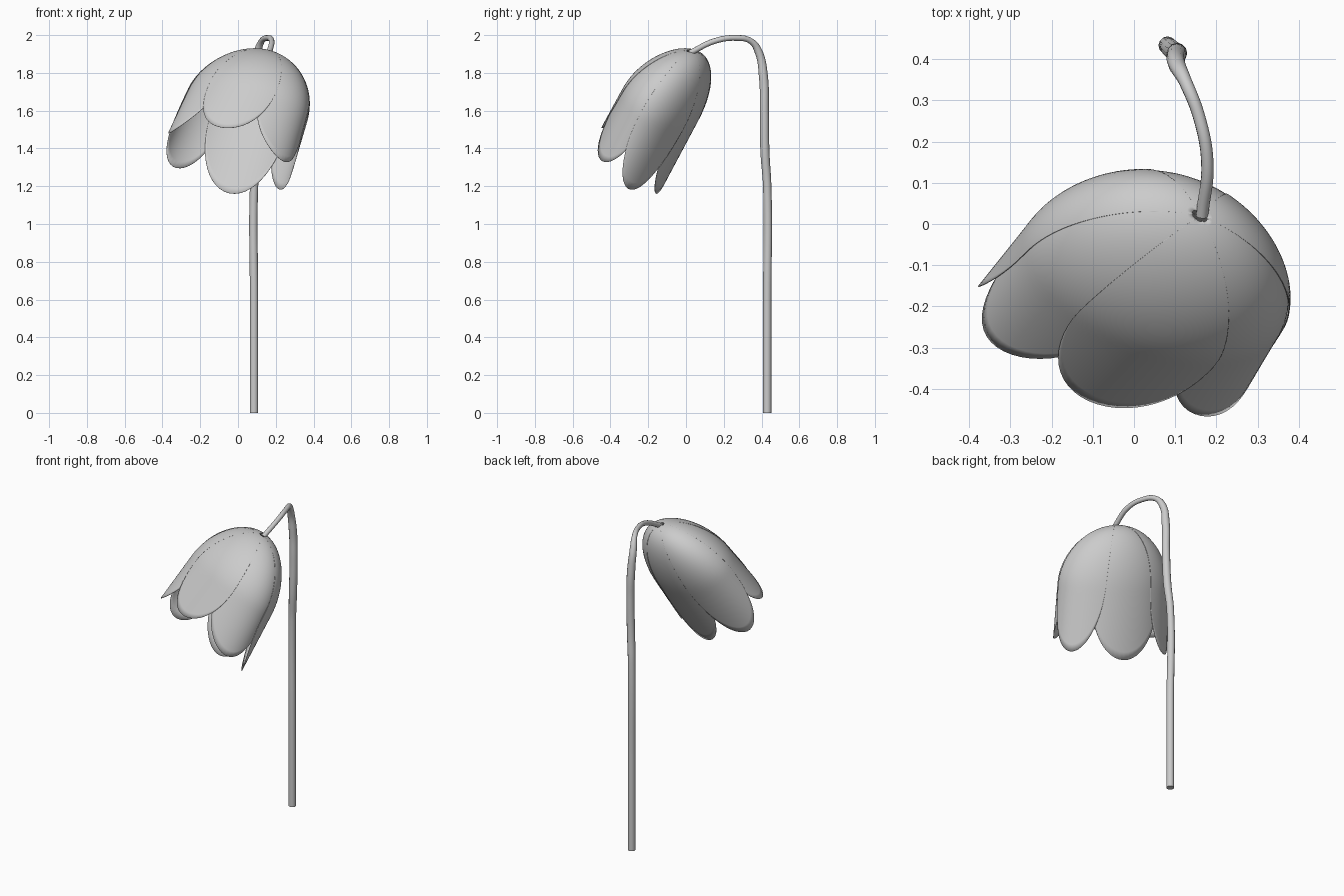
import bpy, bmesh
from math import sin, cos, radians, sqrt
from mathutils import Vector

if "Cube" in bpy.data.objects:
    bpy.data.objects.remove(bpy.data.objects["Cube"])

APEX = Vector((0.16, 0.02, 1.917))          # where the flower hangs from the stem
AXIS = Vector((-0.222, -0.315, -0.585))     # apex to centre of the petal tips
U_TOP, U_TIP = Vector((0, -0.208, 0.05)), Vector((0.0, -0.15, 0.165))
V_TOP, V_TIP = Vector((0.29, -0.087, -0.068)), Vector((0.333, -0.09, -0.075))

# each petal: centre angle, half width (degrees), length
PETALS = [(-5, 33, 0.99), (55, 42, 1.02), (117, 35, 1.0),
          (177, 41, 1.0), (240, 38, 1.0), (300, 38, 0.98)]


def bell_point(t, angle, scale):
    # oval cross-sections, domed at the top and straight towards the tips
    u, v = U_TOP.lerp(U_TIP, t), V_TOP.lerp(V_TIP, t)
    k = min(t / 0.5, 1)
    r = 1.02 * sqrt(1 - (1 - k) ** 2) * scale
    return APEX + AXIS * t + (u * cos(angle) + v * sin(angle)) * r


def make_petal(index, centre, half, length):
    # rounded petal draped over the squashed, nodding bell
    cols, rows = 28, 32
    scale = 1.0 if index % 2 == 0 else 0.985
    bm = bmesh.new()
    grid = []
    for j in range(rows + 1):
        row = []
        for i in range(cols + 1):
            f = sin(radians(90 * (2 * i / cols - 1)))
            end = 0.45 + (length - 0.45) * sqrt(max(0, 1 - f * f))
            t = end * (0.001 + 0.999 * (j / rows) ** 1.8)
            row.append(bm.verts.new(bell_point(t, radians(centre + half * f), scale)))
        grid.append(row)
    for j in range(rows):
        for i in range(cols):
            bm.faces.new((grid[j][i], grid[j + 1][i], grid[j + 1][i + 1], grid[j][i + 1]))
    mesh = bpy.data.meshes.new(f"petal_{index + 1}")
    bm.to_mesh(mesh)
    bm.free()
    mesh.shade_smooth()
    ob = bpy.data.objects.new(mesh.name, mesh)
    bpy.context.collection.objects.link(ob)
    solid = ob.modifiers.new("thickness", 'SOLIDIFY')
    solid.thickness = 0.002
    solid.offset = 0


for k, petal in enumerate(PETALS):
    make_petal(k, *petal)

# stem: straight stalk with a hooked, tapering neck (x, y, z, radius)
path = [(.085, .43, 0, .022), (.085, .43, .6, .022), (.085, .43, 1.2, .022),
        (.098, .418, 1.38, .024), (.105, .415, 1.6, .024), (.103, .41, 1.78, .024),
        (.105, .385, 1.91, .021), (.125, .345, 1.967, .016), (.158, .26, 1.985, .015),
        (.178, .15, 1.968, .015), (.165, .02, 1.905, .015)]
curve = bpy.data.curves.new("stem", 'CURVE')
curve.dimensions = '3D'
curve.bevel_depth = 1.0
curve.bevel_resolution = 4
curve.resolution_u = 8
curve.use_fill_caps = True
spline = curve.splines.new('BEZIER')
spline.bezier_points.add(len(path) - 1)
for point, (x, y, z, r) in zip(spline.bezier_points, path):
    point.co = (x, y, z)
    point.radius = r
    point.handle_left_type = point.handle_right_type = 'AUTO'
stem = bpy.data.objects.new("stem", curve)
bpy.context.collection.objects.link(stem)
